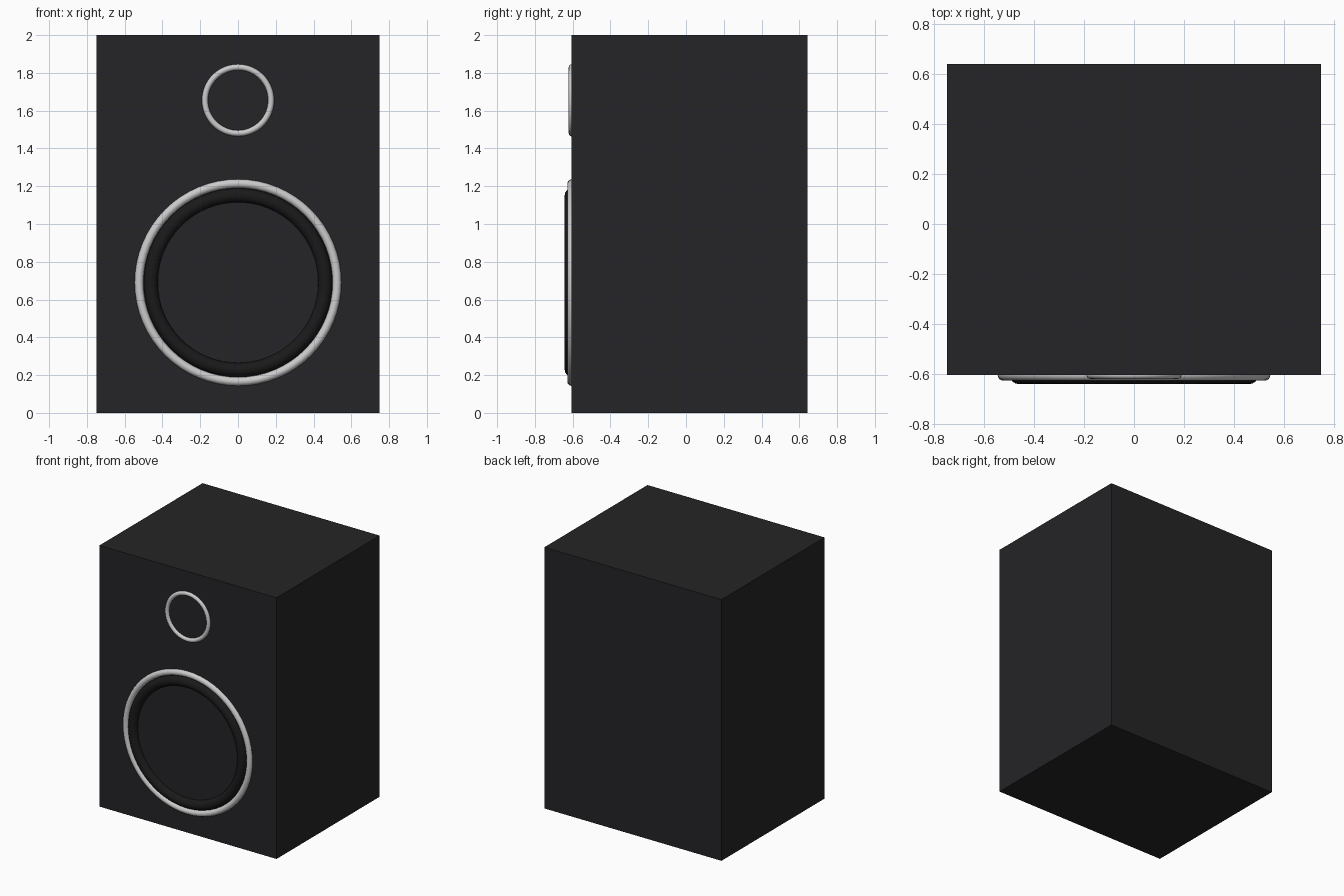
import bpy
from math import pi

if "Cube" in bpy.data.objects:
    bpy.data.objects.remove(bpy.data.objects["Cube"])

FRONT, BACK = -0.605, 0.642


def material(name, color):
    m = bpy.data.materials.new(name)
    m.diffuse_color = (*color, 1)
    m.use_nodes = True
    m.node_tree.nodes["Principled BSDF"].inputs["Base Color"].default_value = m.diffuse_color
    return m


black = material("cabinet_black", (0.018, 0.018, 0.02))
rubber = material("rubber_black", (0.01, 0.01, 0.01))
silver = material("silver", (0.6, 0.6, 0.6))


def ring(name, z, outer, inner, mat):
    # Round ring half sunk into the front face
    bpy.ops.mesh.primitive_torus_add(
        major_segments=64, minor_segments=16,
        major_radius=(outer + inner) / 2, minor_radius=(outer - inner) / 2,
        location=(0, FRONT, z), rotation=(pi / 2, 0, 0))
    ob = bpy.context.object
    ob.name = name
    ob.data.materials.append(mat)
    bpy.ops.object.shade_smooth()
    return ob


# Cabinet
bpy.ops.mesh.primitive_cube_add(size=1, location=(0, (FRONT + BACK) / 2, 1))
cabinet = bpy.context.object
cabinet.name = "cabinet"
cabinet.scale = (1.5, BACK - FRONT, 2)
bpy.ops.object.transform_apply(location=False, rotation=False, scale=True)
cabinet.data.materials.append(black)

# Large driver: trim and rubber surround
ring("woofer_trim", 0.69, 0.547, 0.501, silver)
ring("woofer_surround", 0.69, 0.499, 0.425, rubber)

# Small driver trim
ring("tweeter_trim", 1.655, 0.191, 0.159, silver)
